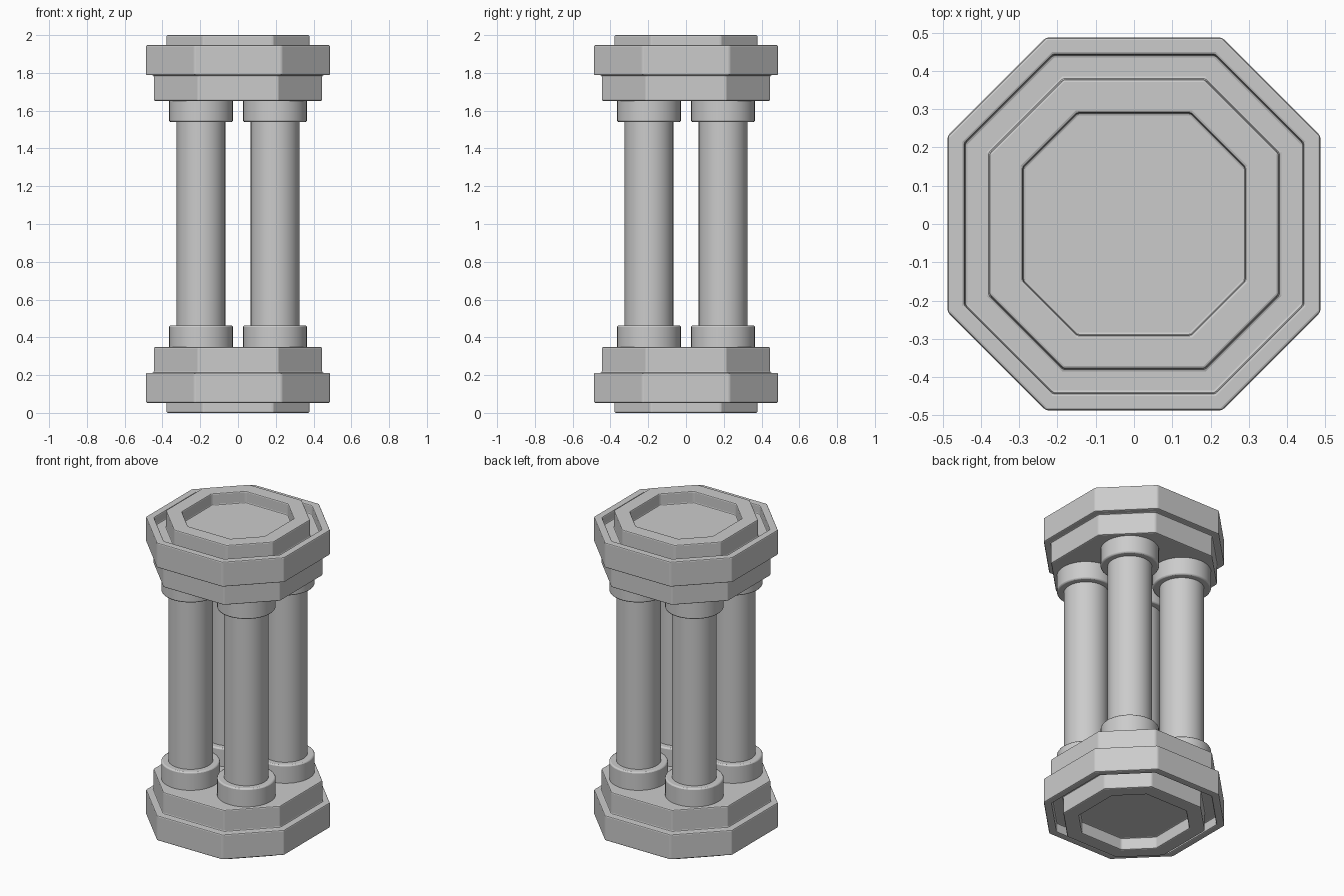
import bpy, bmesh, math

if "Cube" in bpy.data.objects:
    bpy.data.objects.remove(bpy.data.objects["Cube"])

stone = bpy.data.materials.new("grey stone")
stone.diffuse_color = (0.6, 0.6, 0.6, 1)
stone.use_nodes = True
stone.node_tree.nodes["Principled BSDF"].inputs["Base Color"].default_value = stone.diffuse_color


def finish(obj, bevel, segments=2):
    obj.data.materials.append(stone)
    if bevel:
        mod = obj.modifiers.new("soft_edges", 'BEVEL')
        mod.width = bevel
        mod.segments = segments
        mod.limit_method = 'ANGLE'
        mod.angle_limit = math.radians(30)


def octagon(h):
    # Flat half-width h; corner cuts keep a constant inset between rings
    c = 0.23 - 0.414 * (0.487 - h)
    return [(h, -c), (h, c), (c, h), (-c, h), (-h, c), (-h, -c), (-c, -h), (c, -h)]


def octagon_stack(name, profile):
    bm = bmesh.new()
    rings = [[bm.verts.new((x, y, z)) for x, y in octagon(h)] for h, z in profile]
    for a, b in zip(rings, rings[1:]):
        for i in range(8):
            j = (i + 1) % 8
            bm.faces.new((a[i], a[j], b[j], b[i]))
    bm.faces.new(rings[0])
    bm.faces.new(rings[-1])
    bmesh.ops.recalc_face_normals(bm, faces=bm.faces)
    mesh = bpy.data.meshes.new(name)
    bm.to_mesh(mesh)
    bm.free()
    obj = bpy.data.objects.new(name, mesh)
    bpy.context.collection.objects.link(obj)
    finish(obj, 0.007)


def cylinder(name, x, y, r, z0, z1, bevel):
    bpy.ops.mesh.primitive_cylinder_add(vertices=40, radius=r, depth=z1 - z0,
                                        location=(x, y, (z0 + z1) / 2))
    obj = bpy.context.object
    obj.name = name
    bpy.ops.object.shade_smooth_by_angle(angle=math.radians(30))
    finish(obj, bevel)


# Stepped octagonal cap: recessed centre, raised ring, groove, slab, lower tier
cap = [(0.29, 1.925), (0.29, 2.0), (0.378, 2.0), (0.378, 1.89), (0.442, 1.89),
       (0.442, 1.947), (0.487, 1.947), (0.487, 1.788), (0.446, 1.788), (0.446, 1.652)]
octagon_stack("top_cap", cap)
octagon_stack("bottom_base", [(h, 2 - z) for h, z in cap])

# Four columns with collars at both ends
for sx in (-1, 1):
    for sy in (-1, 1):
        x, y = sx * 0.196, sy * 0.196
        cylinder("column_shaft", x, y, 0.129, 0.40, 1.60, 0)
        cylinder("column_foot", x, y, 0.169, 0.34, 0.463, 0.008)
        cylinder("column_head", x, y, 0.169, 1.54, 1.66, 0.008)
